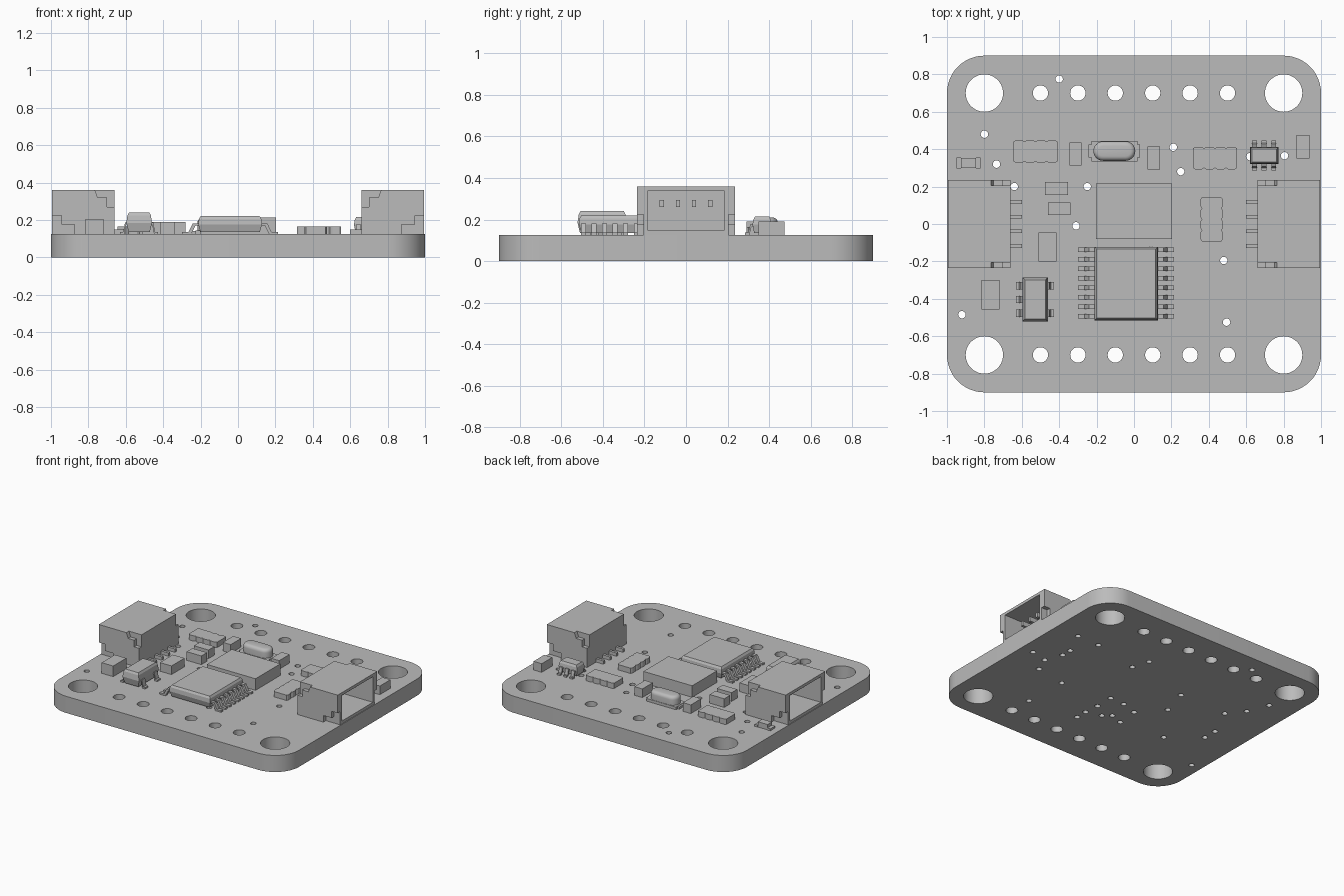
import bpy, bmesh, math
from mathutils import Vector

cube = bpy.data.objects.get("Cube")
if cube:
    bpy.data.objects.remove(cube)

TOP = 0.125  # board surface
grey = bpy.data.materials.new("plain grey")
grey.use_nodes = True
COLOUR = (0.5, 0.5, 0.5, 1)
grey.diffuse_color = COLOUR
grey.node_tree.nodes["Principled BSDF"].inputs["Base Color"].default_value = COLOUR


def smooth(ob, angle=30):
    bpy.ops.object.select_all(action='DESELECT')
    ob.select_set(True)
    bpy.context.view_layer.objects.active = ob
    bpy.ops.object.shade_smooth_by_angle(angle=math.radians(angle))


def finish(bm, name):
    bmesh.ops.recalc_face_normals(bm, faces=bm.faces[:])
    mesh = bpy.data.meshes.new(name)
    bm.to_mesh(mesh)
    bm.free()
    mesh.materials.append(grey)
    ob = bpy.data.objects.new(name, mesh)
    bpy.context.collection.objects.link(ob)
    return ob


def prism(bm, pts, origin, u, v, w):
    """Extrude a 2D outline, laid on axes u and v, along vector w."""
    o, u, v = Vector(origin), Vector(u), Vector(v)
    face = bm.faces.new([bm.verts.new(o + u * a + v * b) for a, b in pts])
    out = bmesh.ops.extrude_face_region(bm, geom=[face])
    moved = [g for g in out["geom"] if isinstance(g, bmesh.types.BMVert)]
    bmesh.ops.translate(bm, verts=moved, vec=Vector(w))


def upright(bm, pts, z0, z1):
    prism(bm, pts, (0, 0, z0), (1, 0, 0), (0, 1, 0), (0, 0, z1 - z0))


def box(bm, x0, x1, y0, y1, z0, z1):
    upright(bm, [(x0, y0), (x1, y0), (x1, y1), (x0, y1)], z0, z1)


def tapered(name, x0, x1, y0, y1, levels):
    """Moulded package: rectangles stacked at (height, inset) levels."""
    bm = bmesh.new()
    rings = [[bm.verts.new(p) for p in ((x0 + i, y0 + i, z), (x1 - i, y0 + i, z),
                                        (x1 - i, y1 - i, z), (x0 + i, y1 - i, z))]
             for z, i in levels]
    for a, b in zip(rings, rings[1:]):
        for k in range(4):
            n = (k + 1) % 4
            bm.faces.new((a[k], a[n], b[n], b[k]))
    bm.faces.new(rings[0])
    bm.faces.new(rings[-1])
    return finish(bm, name)


def lead(bm, x, y, dx, dy, reach, width, height):
    """Gull-wing lead leaving a package edge at (x, y) along (dx, dy)."""
    t = 0.012
    side = Vector((-dy, dx, 0)) * width
    pts = [(-.02, height), (.2 * reach, height), (.45 * reach, 0), (reach, 0), (reach, t),
           (.6 * reach, t), (.35 * reach, height + t), (-.02, height + t)]
    prism(bm, pts, Vector((x, y, TOP)) - side / 2, (dx, dy, 0), (0, 0, 1), side)


def arc(cx, cy, r, a0, a1, n):
    return [(cx + r * math.cos(a0 + (a1 - a0) * k / n),
             cy + r * math.sin(a0 + (a1 - a0) * k / n)) for k in range(n + 1)]


# Circuit board: rounded outline with mounting, header and via holes
board_curve = bpy.data.curves.new("board", 'CURVE')
board_curve.dimensions = '2D'
board_curve.fill_mode = 'BOTH'
board_curve.extrude = TOP / 2


def loop(pts):
    s = board_curve.splines.new('POLY')
    s.points.add(len(pts) - 1)
    for p, (x, y) in zip(s.points, pts):
        p.co = (x, y, 0, 1)
    s.use_cyclic_u = True


def hole(x, y, r, n):
    loop(arc(x, y, r, 0, math.tau, n)[:-1])


outline = []
for k, (sx, sy) in enumerate([(1, 1), (-1, 1), (-1, -1), (1, -1)]):
    outline += arc(.8 * sx, .7 * sy, .2, k * math.pi / 2, (k + 1) * math.pi / 2, 12)
loop(outline)
for sy in (-1, 1):
    for sx in (-1, 1):
        hole(.8 * sx, .7 * sy, .1, 40)
    for k in range(6):
        hole(-.5 + .2 * k, .7 * sy, .041, 24)
vias = [(-.4, .775), (-.8, .48), (-.735, .32), (-.64, .2), (-.25, .2), (.21, .41),
        (.25, .28), (.805, .365), (.48, -.195), (.495, -.525), (-.92, -.485), (-.31, -.01),
        (.62, .36), (.72, .18), (.72, .1), (.9, 0), (.77, -.03), (.72, -.15),
        (.09, -.14), (.09, -.28), (-.03, -.145), (-.155, -.185), (.1, -.395), (.1, -.485),
        (-.016, -.36), (-.07, -.315), (-.17, -.35), (-.53, -.316), (-.746, -.03), (-.746, -.137)]
for x, y in vias:
    hole(x, y, .02, 14)
board = bpy.data.objects.new("board", board_curve)
bpy.context.collection.objects.link(board)
board.location.z = TOP / 2
board_curve.materials.append(grey)
bpy.ops.object.select_all(action='DESELECT')
board.select_set(True)
bpy.context.view_layer.objects.active = board
bpy.ops.object.convert(target='MESH')
board = bpy.context.view_layer.objects.active
bm = bmesh.new()
bm.from_mesh(board.data)
bmesh.ops.remove_doubles(bm, verts=bm.verts[:], dist=1e-5)
bmesh.ops.recalc_face_normals(bm, faces=bm.faces[:])
bm.to_mesh(board.data)
bm.free()
smooth(board)

# Side-entry connectors, mirrored left and right
flange = [(.12, TOP), (.335, TOP), (.335, .27), (.295, .27), (.295, .32), (.245, .32),
          (.23, .36), (0, .36), (0, .225), (.05, .225), (.05, .175), (.12, .175)]
for side, label in ((1, "left"), (-1, "right")):
    end = .995 * side
    bm = bmesh.new()
    box(bm, min(end, .66 * side), max(end, .66 * side), -.205, .205, TOP, .36)
    bmesh.ops.recalc_face_normals(bm, faces=bm.faces[:])
    mouth = max(bm.faces, key=lambda f: f.calc_center_median().x * side)
    bmesh.ops.inset_region(bm, faces=[mouth], thickness=.03)
    out = bmesh.ops.extrude_face_region(bm, geom=[mouth])
    bmesh.ops.delete(bm, geom=[mouth], context='FACES_ONLY')
    moved = [g for g in out["geom"] if isinstance(g, bmesh.types.BMVert)]
    bmesh.ops.translate(bm, verts=moved, vec=(-.26 * side, 0, 0))
    finish(bm, label + "_connector_shell")
    bm = bmesh.new()
    for y in (-.235, .205):
        prism(bm, flange, (end, y, 0), (-side, 0, 0), (0, 0, 1), (0, .03, 0))
    finish(bm, label + "_connector_flanges")
    bm = bmesh.new()
    for k in range(4):
        y = -.117 + .078 * k
        xs = sorted((.72 * side, .9 * side))
        box(bm, *xs, y - .01, y + .01, .26, .295)
        xs = sorted((.6 * side, .68 * side))
        box(bm, *xs, y - .01, y + .01, TOP, .15)
    finish(bm, label + "_connector_pins")

# Wide chip with eight leads per side
tapered("wide_chip", -.212, .128, -.515, -.122,
        [(.135, .012), (.175, 0), (.205, .003), (.22, .012)])
bm = bmesh.new()
for k in range(8):
    y = -.137 - .051 * k
    lead(bm, -.21, y, -1, 0, .09, .024, .045)
    lead(bm, .126, y, 1, 0, .088, .024, .045)
finish(bm, "wide_chip_leads")

# Flat leadless chip
bm = bmesh.new()
box(bm, -.203, .202, -.08, .217, TOP, .212)
finish(bm, "flat_chip")

# Five-lead regulator
tapered("regulator", -.597, -.46, -.522, -.285,
        [(.135, .012), (.185, 0), (.225, .006), (.24, .014)])
bm = bmesh.new()
for y in (-.33, -.403, -.477):
    lead(bm, -.59, y, -1, 0, .04, .038, .05)
    if y != -.403:
        lead(bm, -.467, y, 1, 0, .04, .038, .05)
finish(bm, "regulator_leads")

# Small six-lead chip
tapered("small_chip", .62, .773, .32, .412,
        [(.135, .008), (.175, 0), (.2, .004), (.215, .012)])
bm = bmesh.new()
for x in (.645, .696, .747):
    lead(bm, x, .41, 0, 1, .037, .026, .04)
    lead(bm, x, .322, 0, -1, .037, .026, .04)
finish(bm, "small_chip_leads")

# Crystal: notched base with a rounded can
bm = bmesh.new()
box(bm, -.228, .018, .335, .445, TOP, .145)
box(bm, -.242, .032, .355, .425, TOP, .142)
finish(bm, "crystal_base")
bm = bmesh.new()
can = arc(-.045, .39, .052, -math.pi / 2, math.pi / 2, 12) \
    + arc(-.165, .39, .052, math.pi / 2, 1.5 * math.pi, 12)
upright(bm, can, .14, .21)
crown = [e for e in bm.edges if all(v.co.z > .2 for v in e.verts)]
bmesh.ops.bevel(bm, geom=crown, offset=.025, segments=4, profile=.5, affect='EDGES')
smooth(finish(bm, "crystal_can"), 40)

# Resistor networks with notches between terminals
for n, (cx, cy, upended) in enumerate([(-.527, .388, False), (.433, .352, False), (.415, .025, True)]):
    edge = []
    for k in range(4):
        a = -.118 + .059 * k
        edge += [(a, -.052), (a + .012, -.06), (a + .047, -.06), (a + .059, -.052)]
        edge.pop() if k < 3 else None
    pts = edge + [(-a, -b) for a, b in edge]
    if upended:
        pts = [(-b, a) for a, b in pts]
    bm = bmesh.new()
    upright(bm, [(cx + a, cy + b) for a, b in pts], TOP, .165)
    finish(bm, f"resistor_network_{n + 1}")

# Chip capacitors and resistors
blocks = [(-.313, .375, .066, .124, .19), (.106, .353, .066, .124, .19), (.903, .412, .068, .126, .19),
          (-.415, .19, .122, .07, .19), (-.4, .082, .122, .068, .19),
          (-.462, -.123, .097, .155, .19), (-.768, -.378, .096, .156, .205)]
for n, (cx, cy, w, d, top) in enumerate(blocks):
    bm = bmesh.new()
    box(bm, cx - w / 2, cx + w / 2, cy - d / 2, cy + d / 2, TOP, top)
    finish(bm, f"chip_component_{n + 1}")

# Indicator light with end terminals
bm = bmesh.new()
box(bm, -.925, -.845, .3, .352, TOP, .165)
for x in (-.95, -.845):
    box(bm, x, x + .025, .297, .355, TOP, .14)
finish(bm, "indicator_light")
